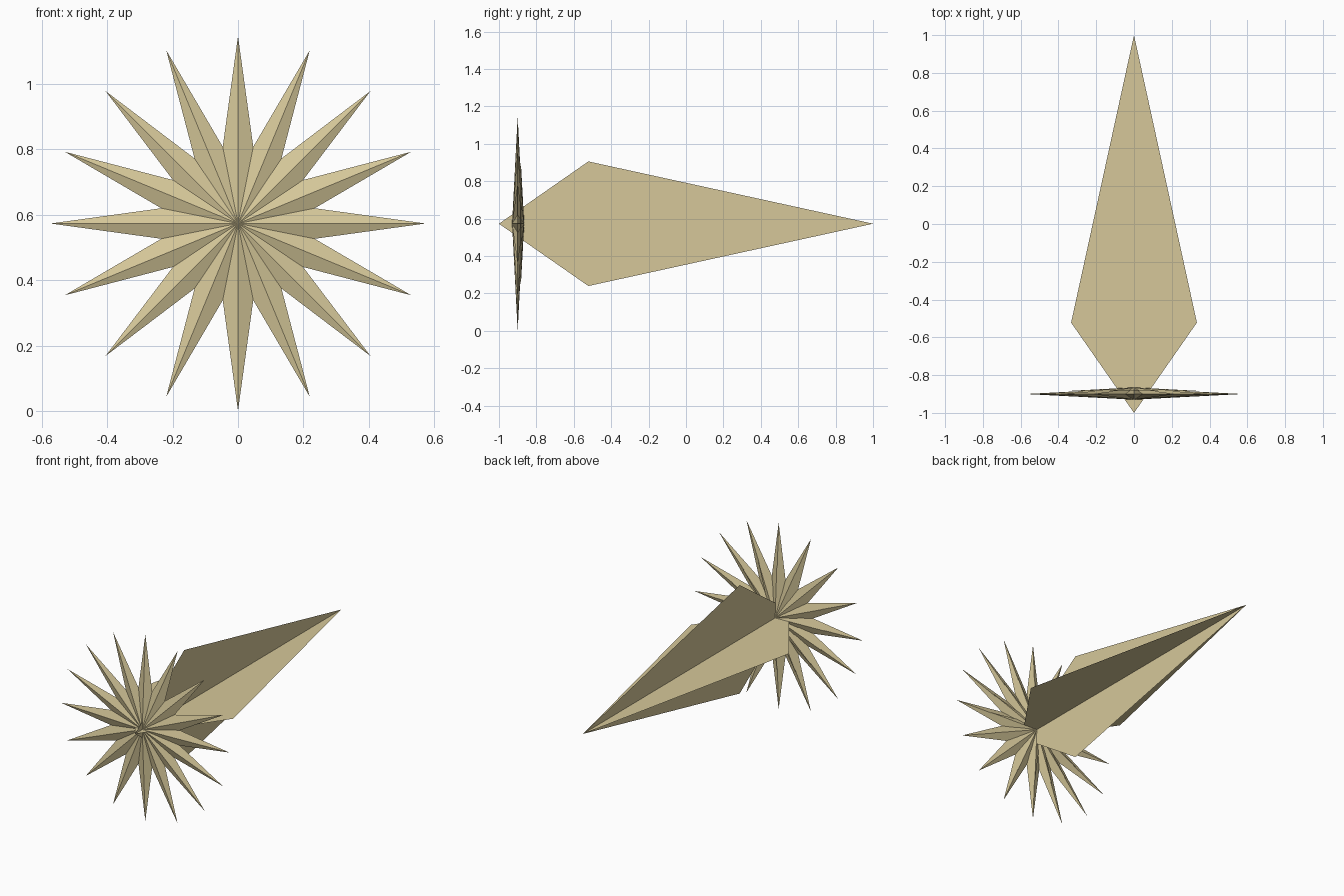
import bpy, bmesh, math
from mathutils import Vector

if "Cube" in bpy.data.objects:
    bpy.data.objects.remove(bpy.data.objects["Cube"])

CENTRE_Z = 0.573
POINTS = 16

straw = bpy.data.materials.new("straw tan")
straw.diffuse_color = (0.67, 0.575, 0.32, 1.0)
straw.use_nodes = True
straw.node_tree.nodes["Principled BSDF"].inputs["Base Color"].default_value = straw.diffuse_color


def finish(name, bm):
    mesh = bpy.data.meshes.new(name)
    bm.to_mesh(mesh)
    bm.free()
    mesh.materials.append(straw)
    obj = bpy.data.objects.new(name, mesh)
    bpy.context.collection.objects.link(obj)
    return obj


def star(name, y, tip_r, valley_r, depth):
    """Faceted double-sided star facing the front."""
    bm = bmesh.new()
    front = bm.verts.new((0, y - depth, CENTRE_Z))
    back = bm.verts.new((0, y + depth, CENTRE_Z))
    rim = []
    for i in range(POINTS * 2):
        a = math.pi * i / POINTS
        r = valley_r if i % 2 else tip_r
        rim.append(bm.verts.new((r * math.sin(a), y, CENTRE_Z + r * math.cos(a))))
    for i, v in enumerate(rim):
        w = rim[(i + 1) % len(rim)]
        bm.faces.new((front, v, w))
        bm.faces.new((back, w, v))
    bmesh.ops.recalc_face_normals(bm, faces=bm.faces)
    return finish(name, bm)


def kite(name, side):
    """Flat kite-shaped fin running front to back, spread along side."""
    bm = bmesh.new()
    outline = [(-1.0, 0), (-0.522, 0.333), (1.0, 0), (-0.522, -0.333)]
    bm.faces.new([bm.verts.new(Vector((0, y, CENTRE_Z)) + Vector(side) * w)
                  for y, w in outline])
    return finish(name, bm)


# large star and the smaller one behind it
star("large_star", -0.90, 0.573, 0.239, 0.03)
star("small_star", -0.883, 0.333, 0.139, 0.018)

# two crossed tail fins
kite("horizontal_fin", (-1, 0, 0))
kite("vertical_fin", (0, 0, 1))
